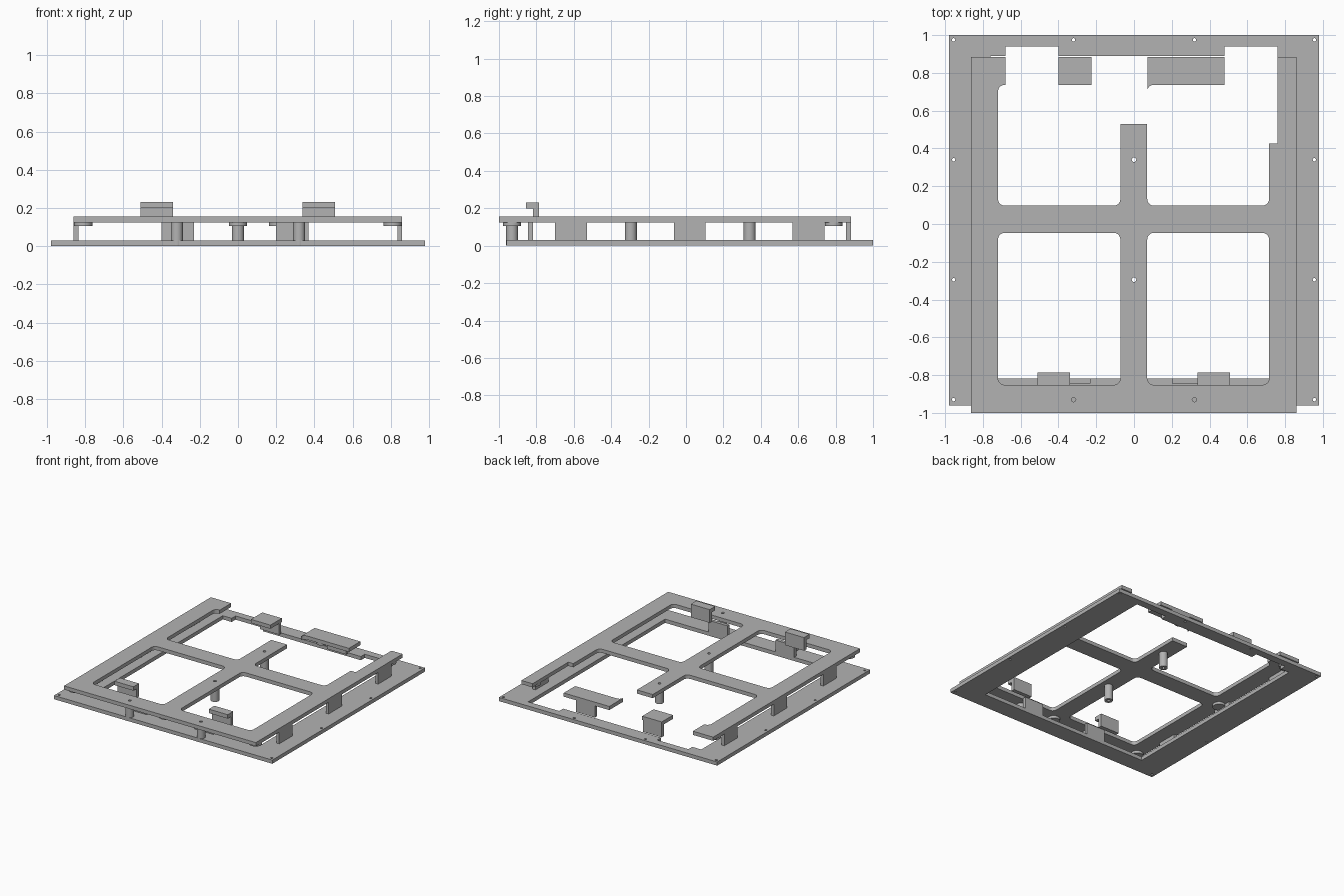
import bpy, bmesh, math
from mathutils import Vector

cube = bpy.data.objects.get("Cube")
if cube:
    bpy.data.objects.remove(cube, do_unlink=True)

grey = bpy.data.materials.new("plain grey")
grey.use_nodes = True
GREY = (0.45, 0.45, 0.45, 1)
grey.diffuse_color = GREY
grey.node_tree.nodes["Principled BSDF"].inputs["Base Color"].default_value = GREY

RING_TOP, PLATE_LOW, PLATE_TOP = 0.03, 0.125, 0.155


def prism(name, outline, z0, z1):
    """Extrude a flat outline from z0 to z1."""
    bm = bmesh.new()
    face = bm.faces.new([bm.verts.new((x, y, z0)) for x, y in outline])
    up = bmesh.ops.extrude_face_region(bm, geom=[face])["geom"]
    bmesh.ops.translate(bm, vec=Vector((0, 0, z1 - z0)),
                        verts=[g for g in up if isinstance(g, bmesh.types.BMVert)])
    bmesh.ops.recalc_face_normals(bm, faces=bm.faces)
    mesh = bpy.data.meshes.new(name)
    bm.to_mesh(mesh)
    bm.free()
    mesh.materials.append(grey)
    obj = bpy.data.objects.new(name, mesh)
    bpy.context.collection.objects.link(obj)
    return obj


def box(name, x0, x1, y0, y1, z0, z1):
    return prism(name, [(x0, y0), (x1, y0), (x1, y1), (x0, y1)], z0, z1)


def rounded(name, x0, x1, y0, y1, z0, z1, r=0.035, steps=5):
    corners = [(x1 - r, y1 - r), (x0 + r, y1 - r), (x0 + r, y0 + r), (x1 - r, y0 + r)]
    pts = []
    for i, (cx, cy) in enumerate(corners):
        for k in range(steps + 1):
            a = math.pi / 2 * (i + k / steps)
            pts.append((cx + r * math.cos(a), cy + r * math.sin(a)))
    return prism(name, pts, z0, z1)


def cylinder(name, x, y, r, z0, z1, n=24):
    ring = [(x + r * math.cos(math.tau * i / n), y + r * math.sin(math.tau * i / n))
            for i in range(n)]
    return prism(name, ring, z0, z1)


def cut(obj, cutters):
    """Subtract the cutters, keep the plain result and drop the cutters."""
    for c in cutters:
        c.hide_render = True
        mod = obj.modifiers.new("cut", 'BOOLEAN')
        mod.operation, mod.solver, mod.object = 'DIFFERENCE', 'EXACT', c
    deps = bpy.context.evaluated_depsgraph_get()
    mesh = bpy.data.meshes.new_from_object(obj.evaluated_get(deps))
    obj.modifiers.clear()
    obj.data = mesh
    for c in cutters:
        bpy.data.objects.remove(c, do_unlink=True)


def smooth(obj):
    bpy.ops.object.select_all(action='DESELECT')
    obj.select_set(True)
    bpy.context.view_layer.objects.active = obj
    bpy.ops.object.shade_smooth_by_angle(angle=math.radians(35))


# Base frame: a thin ring with two notches at the back and small screw holes
base = box("base_frame", -0.98, 0.98, -0.96, 1.0, 0, RING_TOP)
cutters = [box("cutter", -0.76, 0.76, -0.817, 0.89, -0.1, 0.1)]
for x0, x1 in [(-0.68, -0.40), (0.48, 0.76)]:
    cutters.append(box("cutter", x0, x1, 0.8, 0.94, -0.1, 0.1))
holes = [(s * 0.955, y) for s in (-1, 1) for y in (-0.93, -0.295, 0.34, 0.975)]
holes += [(s * 0.32, 0.975) for s in (-1, 1)]
cutters += [cylinder("cutter", x, y, 0.009, -0.1, 0.1, 12) for x, y in holes]
cut(base, cutters)

# Top plate: four rounded windows, with the back edge cut through
POSTS = [(0, 0.34), (0, -0.295), (-0.32, -0.93), (0.32, -0.93)]
plate = box("top_plate", -0.862, 0.86, -1.0, 0.883, PLATE_LOW, PLATE_TOP)
cutters = []
for x0, x1 in [(-0.72, -0.072), (0.07, 0.715)]:
    for y0, y1 in [(-0.852, -0.047), (0.097, 0.737)]:
        cutters.append(rounded("cutter", x0, x1, y0, y1, 0, 0.3))
for x0, x1, y0 in [(-0.68, -0.40, 0.6), (-0.225, 0.0705, 0.53), (0.48, 0.76, 0.425)]:
    cutters.append(box("cutter", x0, x1, y0, 1.1, 0, 0.3))
cutters += [cylinder("cutter", x, y, 0.012, 0, 0.3, 12) for x, y in POSTS]
cut(plate, cutters)

# Hollow screw posts
for x, y in POSTS:
    post = cylinder("screw_post", x, y, 0.032, 0, PLATE_LOW)
    cut(post, [cylinder("cutter", x, y, 0.012, -0.1, 0.3, 12)])
    smooth(post)

# Round pads under the plate
pads = [(s * 0.81, y) for s in (-1, 1) for y in (-0.93, 0.02, 0.79)]
for x, y in pads + [(0, -0.93), (0.21, 0.79)]:
    smooth(cylinder("round_pad", x, y, 0.048, 0.105, PLATE_LOW))

# Upright walls between base and plate
for y0, y1 in [(-0.70, -0.53), (-0.065, 0.105), (0.57, 0.74)]:
    box("right_wall", -0.862, -0.836, y0, y1, RING_TOP, PLATE_LOW)
    box("left_wall", 0.834, 0.86, y0, y1, RING_TOP, PLATE_LOW)
for x0, x1 in [(-0.40, -0.23), (0.20, 0.37)]:
    box("front_wall", x0, x1, -0.844, -0.817, RING_TOP, PLATE_LOW)
    box("back_wall", x0, x1, 0.856, 0.883, RING_TOP, PLATE_LOW)

# Front hooks: an upright with a lip facing forward
for x0, x1 in [(-0.51, -0.34), (0.337, 0.507)]:
    box("hook_upright", x0, x1, -0.817, -0.785, PLATE_LOW, 0.2)
    box("hook_lip", x0, x1, -0.856, -0.785, 0.2, 0.232)
